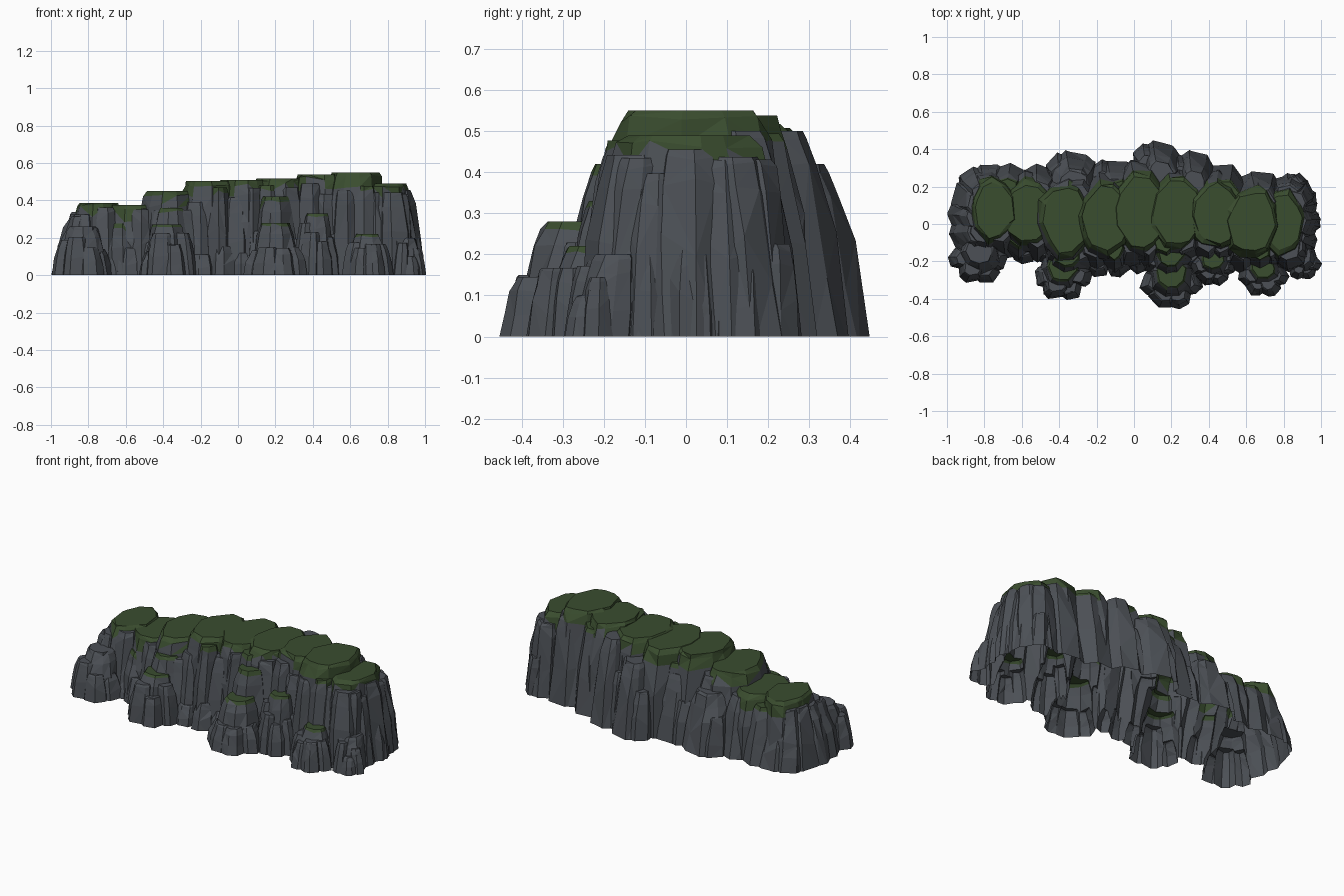
import bpy, bmesh, math, random
from mathutils import noise

random.seed(5)
if "Cube" in bpy.data.objects:
    bpy.data.objects.remove(bpy.data.objects["Cube"], do_unlink=True)


def material(name, rgb):
    m = bpy.data.materials.new(name)
    m.use_nodes = True
    m.diffuse_color = (*rgb, 1)
    m.node_tree.nodes["Principled BSDF"].inputs["Base Color"].default_value = (*rgb, 1)
    return m


stone = material("slate_stone", (0.072, 0.080, 0.092))
moss = material("dark_moss", (0.042, 0.074, 0.028))
pieces = bpy.data.collections.new("rock_pieces")
bpy.context.scene.collection.children.link(pieces)


def rock(name, x, y, rx, ry, height, top=0.65, sides=9, moss_depth=0.0, lean=(0, 0)):
    """Closed, faceted rock column with a chipped rim; its foot reaches below ground."""
    bm = bmesh.new()
    step = math.tau / sides
    turn = random.random() * step
    angles = [turn + step * (i + random.uniform(-.3, .3)) for i in range(sides)]
    radii = [random.uniform(.94, 1.06) for _ in angles]
    bevel = min(.035, height * .1)
    levels = [-random.uniform(.02, .05), height * .42, height - 2.2 * bevel,
              height - .5 * bevel, height]
    rings = []
    for k, z in enumerate(levels):
        t = max(z, 0) / height
        size = (1 - (1 - top) * t ** 1.4) * (1, 1, 1, .96, .87)[k]
        ring = []
        for a, r in zip(angles, radii):
            r *= size * (random.uniform(.94, 1.06) if k else 1)
            dz = random.uniform(-.15, .15) * height if k == 1 else 0
            dz += random.uniform(-.4, .2) * bevel if k in (2, 3) else 0
            ring.append(bm.verts.new((x + lean[0] * t + rx * r * math.cos(a),
                                      y + lean[1] * t + ry * r * math.sin(a), z + dz)))
        rings.append(ring)
    for low, high in zip(rings, rings[1:]):
        for i in range(sides):
            j = (i + 1) % sides
            a, b, c, d = low[i], low[j], high[j], high[i]
            if random.random() < .5:
                bm.faces.new((a, b, c))
                bm.faces.new((a, c, d))
            else:
                bm.faces.new((a, b, d))
                bm.faces.new((b, c, d))
    bm.faces.new(rings[-1])
    bm.faces.new(rings[0][::-1])
    # moss covers the cap and drips unevenly over the rim, further at the back
    for f in bm.faces:
        c = f.calc_center_median()
        drip = moss_depth * (1 + .9 * noise.noise(c * 9)) * (1.4 if c.y > y else 1)
        f.material_index = int(moss_depth > 0 and c.z > height - drip)
    mesh = bpy.data.meshes.new(name)
    bm.to_mesh(mesh)
    bm.free()
    mesh.materials.append(stone)
    mesh.materials.append(moss)
    ob = bpy.data.objects.new(name, mesh)
    pieces.objects.link(ob)
    return ob


# Main ridge: x, y, half width, half depth, height
crest = [
    (-.75, .08, .16, .22, .385), (-.57, .06, .18, .23, .375), (-.36, .02, .19, .26, .45),
    (-.15, .03, .19, .27, .505), (.04, .06, .2, .28, .508), (.23, .06, .19, .26, .518),
    (.44, .05, .18, .25, .538), (.63, .01, .19, .25, .55), (.79, .01, .16, .23, .49),
]
for x, y, rx, ry, h in crest:
    rock("ridge_block", x, y, rx, ry, h, .76, 11, .055)

# Ribs leaning on the ridge, blocky at the front and broad at the back
for n, (x, y, rx, ry, h) in enumerate(crest):
    for side in (-1, 1):
        px = x + side * .05 + random.uniform(-.02, .02)
        rock("front_rib", px, y - ry * .75, .085, .1, h * random.uniform(.72, .94),
             .72, 7, .03 if (n + side) % 4 == 0 else 0, (0, .05))
        rock("front_foot", px + .03, y - ry + .005, .07, .06, h * random.uniform(.2, .5),
             .72, 6, 0, (0, .03))
    rock("back_rib", x + .05, y + ry * .66, .13, .12, h * random.uniform(.8, .92),
         .68, 7, .025 if n % 3 == 0 else 0, (0, -.05))

# Stepped buttresses on the front: x, y, half width, height, moss
for x, y, r, h, green in [(-.83, -.17, .15, .26, 0), (-.38, -.26, .15, .27, .015),
                          (.2, -.295, .16, .28, .015), (.69, -.26, .13, .22, .015),
                          (.42, -.21, .12, .33, .015), (.9, -.2, .1, .2, 0)]:
    rock("front_buttress", x, y, r * .85, r * .85, h, .64, 9, green, (0, .03))
    for i in range(4):
        a = math.pi * (1.06 + .293 * i)
        rock("buttress_foot", x + r * .62 * math.cos(a), y + r * .62 * math.sin(a),
             r * .5, r * .46, h * random.uniform(.4, .88), .68, 7, 0,
             (-.02 * math.cos(a), -.02 * math.sin(a)))
for x, h in ((-.36, .36), (.2, .42)):
    rock("buttress_shoulder", x, -.2, .12, .12, h, .62, 8, .02, (0, .04))

# Buttresses on the back: x, y, half width, half depth, height
for x, y, rx, ry, h in [(-.77, .18, .15, .15, .29), (-.32, .26, .14, .14, .34),
                        (-.1, .23, .13, .13, .38), (.14, .305, .13, .15, .42),
                        (.32, .255, .12, .14, .5), (.62, .16, .14, .11, .45)]:
    rock("back_buttress", x, y, rx, ry, h, .62, 9, 0, (0, -.05))
    rock("back_ledge", x - rx * .55, y + ry * .25, rx * .6, ry * .65, h * .65, .65, 7,
         0, (0, -.03))

# Broad slabs closing the high end
for i in range(5):
    a = math.radians(-64 + i * 32)
    rock("high_end_slab", .79 + .11 * math.cos(a), .01 + .18 * math.sin(a), .1, .11,
         random.uniform(.38, .47), .72, 7, 0, (-.04 * math.cos(a), -.03 * math.sin(a)))
    rock("high_end_foot", .825 + .12 * math.cos(a), .01 + .21 * math.sin(a), .06, .075,
         random.uniform(.1, .26), .78, 6, 0, (-.02, 0))

# Sloping boulders closing the low end
for i in range(5):
    a = math.radians(115 + i * 30)
    rock("low_end_boulder", -.79 + .09 * math.cos(a), .02 + .19 * math.sin(a), .125, .12,
         random.uniform(.24, .34), .52, 8, 0, (-.04 * math.cos(a), -.04 * math.sin(a)))

# Fuse every piece into one outer skin
core = rock("cliff", 0, .02, .5, .1, .2, .8, 10)
pieces.objects.unlink(core)
bpy.context.scene.collection.objects.link(core)
fuse = core.modifiers.new("fuse", "BOOLEAN")
fuse.operation = "UNION"
fuse.solver = "EXACT"
fuse.operand_type = "COLLECTION"
fuse.collection = pieces
bpy.context.view_layer.update()
skin = bpy.data.meshes.new_from_object(
    core.evaluated_get(bpy.context.evaluated_depsgraph_get()))
core.modifiers.clear()

# Cut the skin off at the ground and leave it open underneath
bm = bmesh.new()
bm.from_mesh(skin)
bmesh.ops.bisect_plane(bm, geom=bm.verts[:] + bm.edges[:] + bm.faces[:], dist=1e-5,
                       plane_co=(0, 0, 0), plane_no=(0, 0, 1), clear_inner=True)
bm.to_mesh(skin)
bm.free()
skin.name = "cliff_skin"
core.data = skin
for ob in list(pieces.objects):
    bpy.data.objects.remove(ob, do_unlink=True)
bpy.data.collections.remove(pieces)
